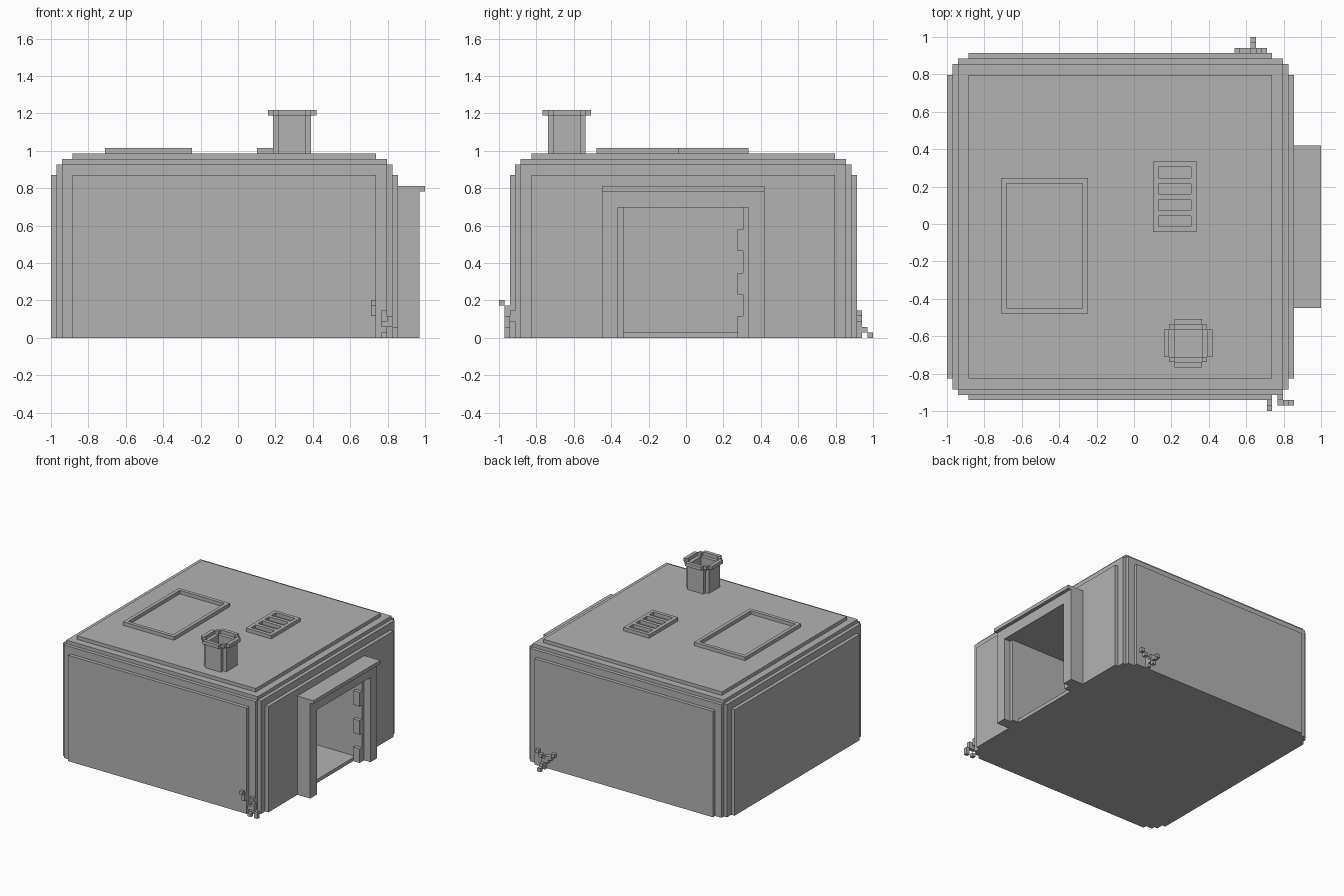
import bpy
import bmesh
from mathutils import Vector

U = 2 / 69                       # one block of the building grid

cube = bpy.data.objects.get("Cube")
if cube:
    bpy.data.objects.remove(cube, do_unlink=True)

gray = bpy.data.materials.new("plain gray")
gray.use_nodes = True
gray.diffuse_color = (0.45, 0.45, 0.45, 1)
gray.node_tree.nodes["Principled BSDF"].inputs["Base Color"].default_value = gray.diffuse_color


def blocks(name, boxes):
    """One flat shaded object from boxes (x0, x1, y0, y1, z0, z1) in grid units."""
    bm = bmesh.new()
    for x0, x1, y0, y1, z0, z1 in boxes:
        lo, hi = Vector((x0, y0, z0)), Vector((x1, y1, z1))
        for v in bmesh.ops.create_cube(bm, size=1)["verts"]:
            v.co = (lo + hi) / 2 + v.co * (hi - lo)
            v.co = v.co * U - Vector((1, 1, 0))
    mesh = bpy.data.meshes.new(name)
    bm.to_mesh(mesh)
    bm.free()
    mesh.materials.append(gray)
    ob = bpy.data.objects.new(name, mesh)
    bpy.context.collection.objects.link(ob)
    return ob


def ring(x0, x1, y0, y1, z0, z1, t=1):
    """Four bars round a rectangular opening."""
    return [(x0, x1, y0, y0 + t, z0, z1), (x0, x1, y1 - t, y1, z0, z1),
            (x0, x0 + t, y0 + t, y1 - t, z0, z1), (x1 - t, x1, y0 + t, y1 - t, z0, z1)]


def cell(x, y, z, h=1):
    return (x, x + 1, y, y + 1, z, z + h)


# Stepped shell: overlapping slabs that round off every edge
shell = {
    "side_panels": (0, 64, 6, 62, 0, 30),
    "front_back_panels": (4, 60, 2, 66, 0, 30),
    "side_step": (1, 63, 4, 64, 0, 32),
    "front_back_step": (2, 62, 3, 65, 0, 32),
    "roof_step": (2, 62, 4, 64, 0, 33),
    "roof_panel": (4, 60, 6, 62, 0, 34),
}

# Passage cut into the shell behind the doorway
cutter = blocks("passage_cutter", [(20, 70, 23, 45, 1, 24)])
cutter.hide_render = True
for name, box in shell.items():
    ob = blocks(name, [box])
    mod = ob.modifiers.new("passage", "BOOLEAN")
    mod.operation = "DIFFERENCE"
    mod.solver = "EXACT"
    mod.object = cutter
    bpy.context.view_layer.objects.active = ob
    bpy.ops.object.modifier_apply(modifier=mod.name)
bpy.data.objects.remove(cutter, do_unlink=True)

# Doorway: posts, inner jambs, lintel, cap and hinge blocks
blocks("door_posts", [(64, 68, 19, 22, 0, 27), (64, 68, 46, 49, 0, 27)])
blocks("door_jambs", [(64, 66, 22, 23, 0, 24), (64, 66, 45, 46, 0, 24)])
blocks("door_lintel", [(64, 68, 22, 46, 24, 27)])
blocks("door_cap", [(64, 69, 19, 49, 27, 28)])
blocks("hinges", [(64, 66, 44, 45, z, z + 4) for z in (0, 8, 16)])

# Roof: hatch frame and slotted vent
blocks("roof_hatch_frame", ring(10, 26, 18, 43, 34, 35))
slats = [(39, 45, y, y + 1, 34, 35) for y in (36, 39, 42)]
blocks("roof_vent", ring(38, 46, 33, 46, 34, 35) + slats)

# Chimney: four thin walls and a flared rim with stepped corners
blocks("chimney_walls", [(41, 42, 10, 15, 34, 41), (47, 48, 10, 15, 34, 41),
                         (42, 47, 9, 10, 34, 41), (42, 47, 15, 16, 34, 41)])
rim = [(40, 41, 10, 15, 41, 42), (48, 49, 10, 15, 41, 42),
       (42, 47, 8, 9, 41, 42), (42, 47, 16, 17, 41, 42)]
rim += [cell(x, y, 41) for x in (41, 47) for y in (9, 15)]
blocks("chimney_rim", rim)

# Small sprigs growing at the foot of the walls
blocks("front_sprig", [cell(59, 0, 6), cell(59, 1, 4, 2), cell(61, 2, 3, 2), cell(61, 1, 2, 1),
                       cell(61, 1, 0, 1), cell(62, 1, 2, 2), cell(63, 1, 0, 2)])
blocks("back_sprig", [cell(53, 66, 4), cell(54, 66, 3), cell(55, 66, 2, 2), cell(56, 66, 0, 3),
                      cell(57, 66, 3), cell(58, 66, 4), cell(56, 67, 1), cell(56, 68, 0)])
